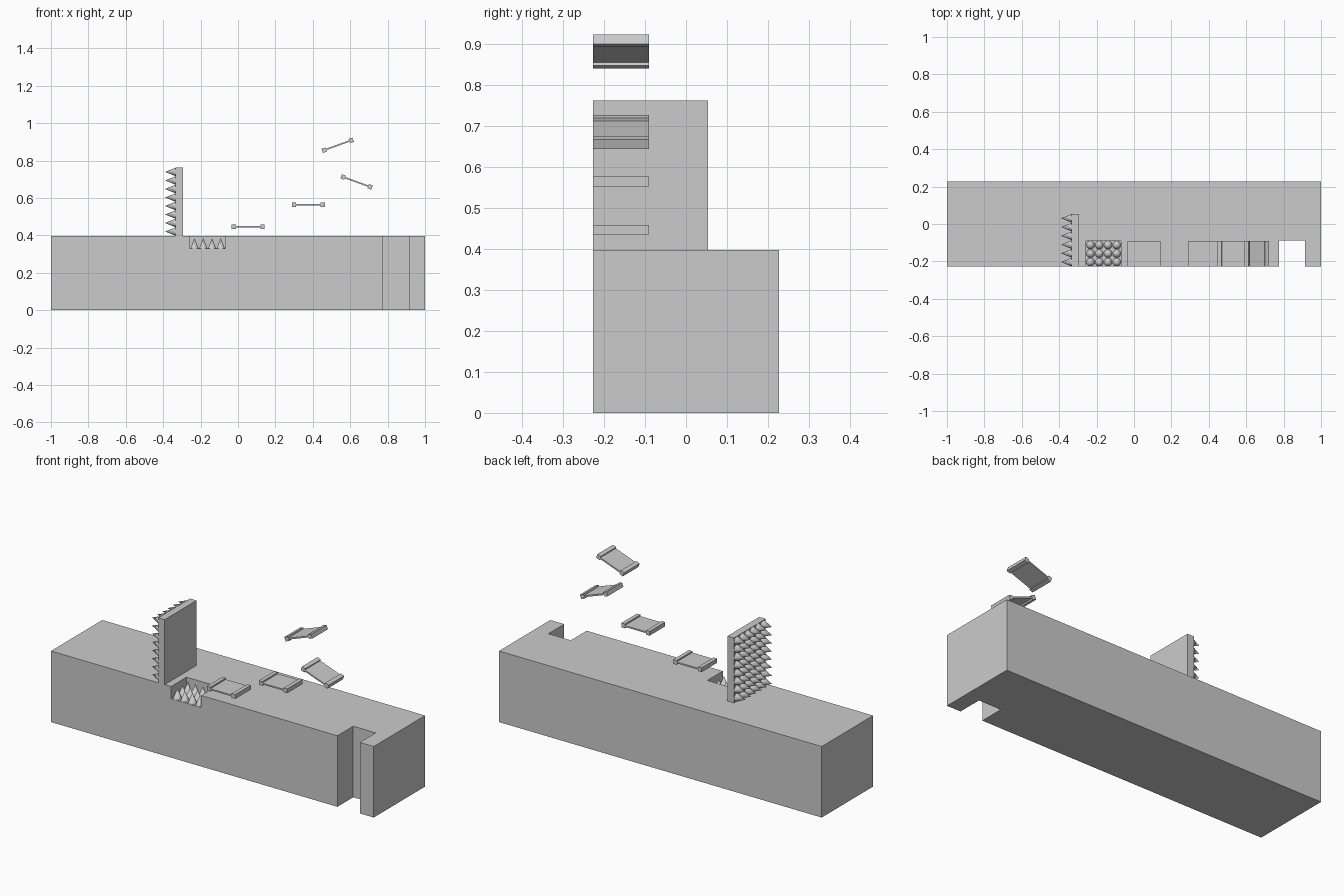
import bpy, bmesh, math
from mathutils import Matrix, Vector

if "Cube" in bpy.data.objects:
    bpy.data.objects.remove(bpy.data.objects["Cube"])

FRONT, INNER = -0.227, -0.09


def make_object(name, bm):
    mesh = bpy.data.meshes.new(name)
    bm.to_mesh(mesh)
    bm.free()
    obj = bpy.data.objects.new(name, mesh)
    bpy.context.collection.objects.link(obj)
    return obj


def add_box(bm, lo, hi):
    lo, hi = Vector(lo), Vector(hi)
    size = hi - lo
    m = Matrix.Translation((lo + hi) / 2) @ Matrix.Diagonal((*size, 1))
    bmesh.ops.create_cube(bm, size=1, matrix=m)


def box(name, lo, hi):
    bm = bmesh.new()
    add_box(bm, lo, hi)
    return make_object(name, bm)


def cut(target, name, lo, hi):
    cutter = box(name, lo, hi)
    cutter.hide_render = True
    mod = target.modifiers.new(name, 'BOOLEAN')
    mod.operation = 'DIFFERENCE'
    mod.solver = 'EXACT'
    mod.object = cutter
    bpy.context.view_layer.objects.active = target
    bpy.ops.object.modifier_apply(modifier=name)
    bpy.data.objects.remove(cutter)


def spikes(name, bases, rotation, radius=0.022, height=0.055):
    bm = bmesh.new()
    for p in bases:
        m = Matrix.Translation(p) @ rotation @ Matrix.Translation((0, 0, height / 2))
        bmesh.ops.create_cone(bm, cap_ends=True, segments=16, radius1=radius,
                              radius2=0, depth=height, matrix=m)
    obj = make_object(name, bm)
    bpy.context.view_layer.objects.active = obj
    obj.select_set(True)
    bpy.ops.object.shade_smooth_by_angle(angle=math.radians(35))
    obj.select_set(False)


# Ground block with a spike pit and a full-height gap, both open to the front
ground = box("ground_block", (-1, FRONT, 0), (1, 0.227, 0.398))
cut(ground, "pit_cutter", (-0.256, FRONT - 0.1, 0.33), (-0.069, INNER, 0.5))
cut(ground, "gap_cutter", (0.775, FRONT - 0.1, -0.1), (0.914, INNER + 0.003, 0.5))

# Spikes in the pit
spikes("pit_spikes",
       [(-0.256 + 0.0468 * (i + 0.5), FRONT + 0.0457 * (j + 0.5), 0.33)
        for i in range(4) for j in range(3)], Matrix.Identity(4))

# Upright wall with spikes on its left face
box("spike_wall", (-0.335, FRONT, 0.398), (-0.295, 0.054, 0.762))
spikes("wall_spikes",
       [(-0.335, FRONT + 0.0468 * (j + 0.5), 0.398 + 0.0455 * (k + 0.5))
        for j in range(6) for k in range(8)],
       Matrix.Rotation(-math.pi / 2, 4, 'Y'))


# Floating platforms: thin plate with a square bar at each end
def platform(name, x, z, tilt):
    half, bar, thick = 0.077, 0.012, 0.004
    w = (INNER - FRONT) / 2
    bm = bmesh.new()
    add_box(bm, (-half, -w, -thick), (half, w, thick))
    for s in (-1, 1):
        add_box(bm, (s * half - bar * 0.92, -w, -bar), (s * half + bar * 0.92, w, bar))
    obj = make_object(name, bm)
    obj.location = (x, FRONT + w, z)
    obj.rotation_euler.y = -math.radians(tilt)


for i, (x, z, tilt) in enumerate([(0.054, 0.447, 0), (0.376, 0.565, 0),
                                  (0.533, 0.882, 20), (0.634, 0.686, -20)]):
    platform(f"platform_{i + 1}", x, z, tilt)
